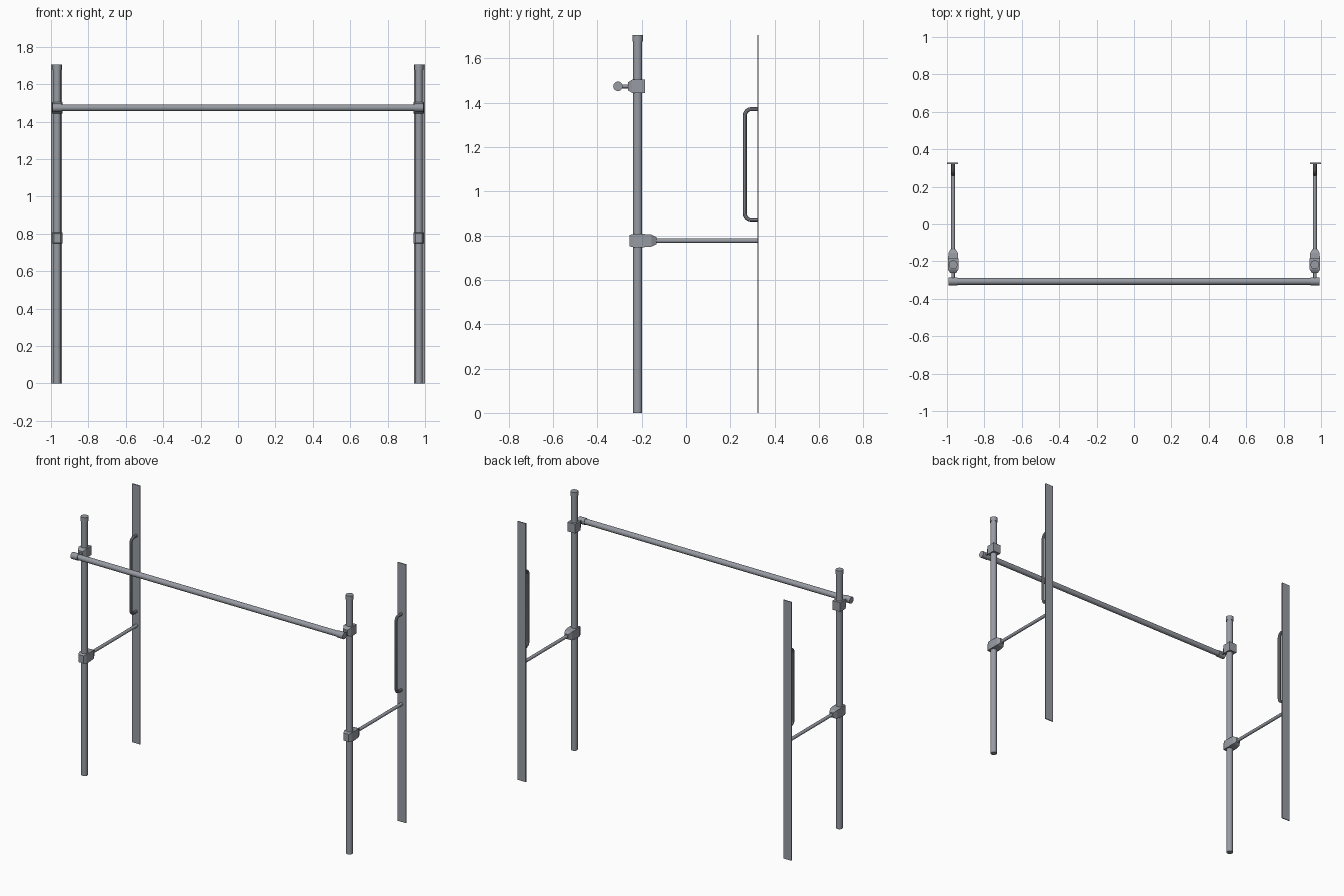
import bpy, bmesh, math
from mathutils import Vector

if "Cube" in bpy.data.objects:
    bpy.data.objects.remove(bpy.data.objects["Cube"])

steel = bpy.data.materials.new("brushed_grey_steel")
steel.diffuse_color = (0.31, 0.33, 0.365, 1)
steel.use_nodes = True
steel.node_tree.nodes["Principled BSDF"].inputs["Base Color"].default_value = steel.diffuse_color


def finish(ob, smooth=False):
    ob.data.materials.clear()
    ob.data.materials.append(steel)
    if smooth:
        bpy.ops.object.select_all(action='DESELECT')
        ob.select_set(True)
        bpy.context.view_layer.objects.active = ob
        bpy.ops.object.shade_smooth_by_angle(angle=math.radians(35))
    return ob


def rod(name, a, b, r, sides=24):
    a, b = Vector(a), Vector(b)
    bpy.ops.mesh.primitive_cylinder_add(vertices=sides, radius=r, depth=(b - a).length,
                                        location=(a + b) / 2)
    ob = bpy.context.object
    ob.name = name
    ob.rotation_euler = (b - a).to_track_quat('Z', 'Y').to_euler()
    return finish(ob, True)


def box(name, centre, size):
    bpy.ops.mesh.primitive_cube_add(size=1, location=centre)
    ob = bpy.context.object
    ob.name = name
    ob.scale = size
    return finish(ob)


def loft(name, x, z, sections):
    """Block running along y from sections of (y, half width, half height)."""
    bm = bmesh.new()
    rings = [[bm.verts.new((x + sx * w, y, z + sz * h))
              for sx, sz in ((-1, -1), (1, -1), (1, 1), (-1, 1))]
             for y, w, h in sections]
    for p, q in zip(rings, rings[1:]):
        for i in range(4):
            j = (i + 1) % 4
            bm.faces.new((p[i], p[j], q[j], q[i]))
    bm.faces.new(rings[0])
    bm.faces.new(rings[-1])
    bmesh.ops.recalc_face_normals(bm, faces=bm.faces)
    me = bpy.data.meshes.new(name)
    bm.to_mesh(me)
    bm.free()
    ob = bpy.data.objects.new(name, me)
    bpy.context.collection.objects.link(ob)
    return finish(ob)


def handle(name, x):
    # U-shaped tube with rounded corners
    y0, y1, z0, z1, r = 0.266, 0.323, 0.871, 1.371, 0.028
    pts = [(x, y1, z0)]
    for cz, start in ((z0 + r, 270), (z1 - r, 180)):
        for i in range(7):
            a = math.radians(start - 15 * i)
            pts.append((x, y0 + r + r * math.cos(a), cz + r * math.sin(a)))
    pts.append((x, y1, z1))
    cu = bpy.data.curves.new(name, 'CURVE')
    cu.dimensions = '3D'
    cu.bevel_depth = 0.0095
    cu.bevel_resolution = 3
    cu.use_fill_caps = True
    sp = cu.splines.new('POLY')
    sp.points.add(len(pts) - 1)
    for p, co in zip(sp.points, pts):
        p.co = (*co, 1)
    ob = bpy.data.objects.new(name, cu)
    bpy.context.collection.objects.link(ob)
    bpy.ops.object.select_all(action='DESELECT')
    ob.select_set(True)
    bpy.context.view_layer.objects.active = ob
    bpy.ops.object.convert(target='MESH')
    finish(bpy.context.object, True)


POST_Y, RAIL_Y, RAIL_Z, ARM_Z = -0.218, -0.307, 1.474, 0.777

for side, s in (("left", -1), ("right", 1)):
    x = s * 0.967
    # upright post with end cap
    rod(side + "_post", (x, POST_Y, 0), (x, POST_Y, 1.68), 0.0205)
    rod(side + "_post_cap", (x, POST_Y, 1.676), (x, POST_Y, 1.705), 0.0235)
    # wall strip and grab handle
    box(side + "_wall_strip", (s * 0.97, 0.325, 0.8525), (0.06, 0.006, 1.705))
    handle(side + "_handle", x)
    # lower clamp and arm to the wall strip
    loft(side + "_lower_clamp", x, ARM_Z,
         [(-0.255, 0.018, 0.025), (-0.237, 0.028, 0.030), (-0.195, 0.028, 0.030),
          (-0.155, 0.025, 0.027), (-0.134, 0.013, 0.016)])
    rod(side + "_arm", (x, -0.15, ARM_Z), (x, 0.323, ARM_Z), 0.0105, 16)
    # upper clamp and stub holding the rail
    loft(side + "_upper_clamp", x, RAIL_Z,
         [(-0.262, 0.016, 0.018), (-0.243, 0.028, 0.030), (-0.185, 0.028, 0.030)])
    rod(side + "_rail_stub", (x, RAIL_Y, RAIL_Z), (x, -0.25, RAIL_Z), 0.009, 16)
    # rail end cap
    rod(side + "_rail_cap", (s * 0.945, RAIL_Y, RAIL_Z), (s * 0.993, RAIL_Y, RAIL_Z), 0.0215)

# horizontal rail
rod("cross_rail", (-0.96, RAIL_Y, RAIL_Z), (0.96, RAIL_Y, RAIL_Z), 0.018)
